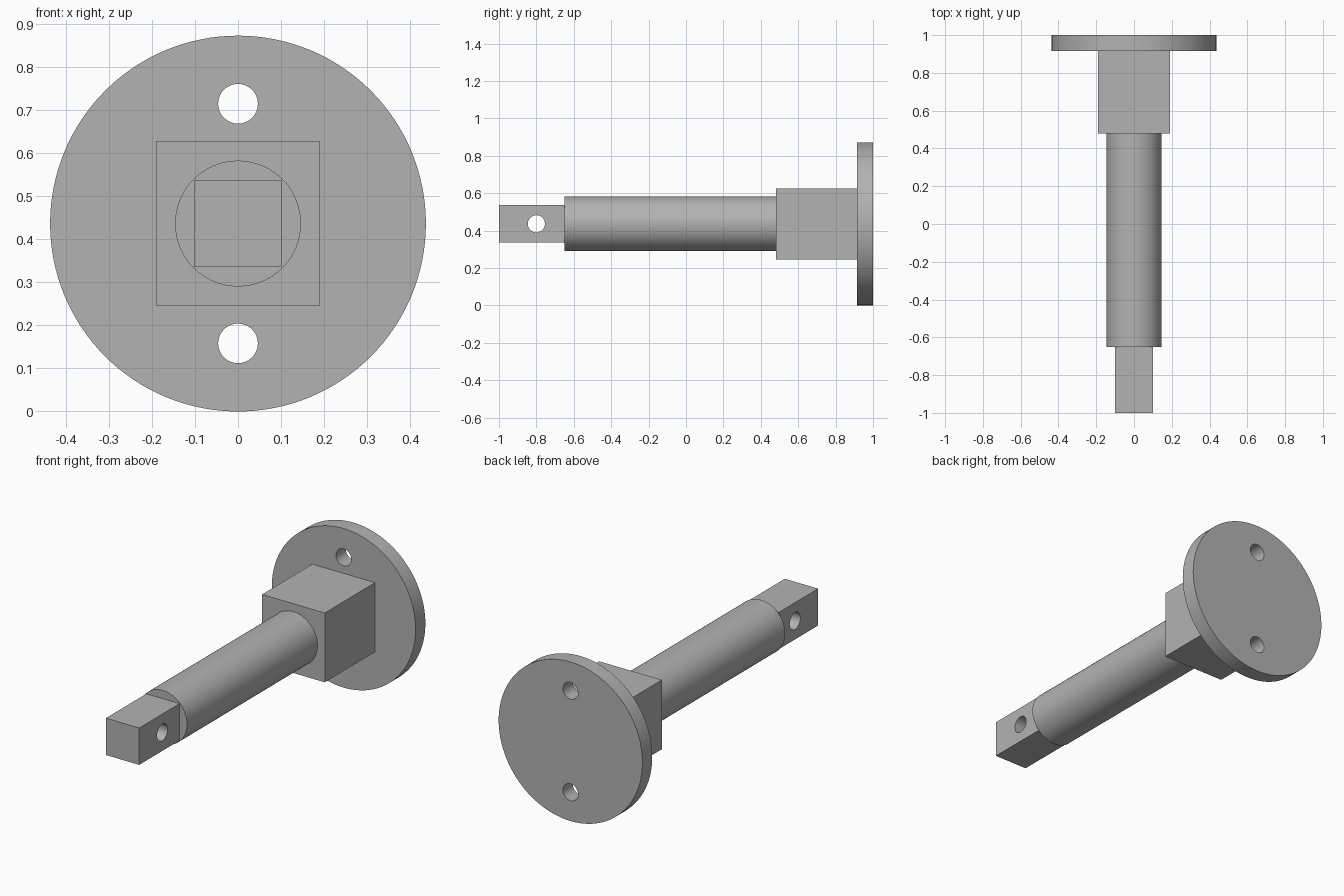
import bpy
import math

cube = bpy.data.objects.get("Cube")
if cube:
    bpy.data.objects.remove(cube, do_unlink=True)

AXIS_Z = 0.436      # height of the shaft axis
HOLE_R = 0.046

steel = bpy.data.materials.new("plain_grey")
steel.use_nodes = True
grey = (0.45, 0.45, 0.45, 1)
steel.diffuse_color = grey
steel.node_tree.nodes["Principled BSDF"].inputs["Base Color"].default_value = grey


def finish(obj, name):
    obj.name = name
    obj.data.materials.clear()
    obj.data.materials.append(steel)
    return obj


def block(name, width, y0, y1):
    """Square bar along the axis."""
    bpy.ops.mesh.primitive_cube_add(size=1, location=(0, (y0 + y1) / 2, AXIS_Z))
    obj = bpy.context.object
    obj.scale = (width, y1 - y0, width)
    bpy.ops.object.transform_apply(location=False, rotation=False, scale=True)
    return finish(obj, name)


def rod(name, radius, length, centre, axis="Y", sides=96):
    """Round bar along the x or y axis."""
    turn = (math.pi / 2, 0, 0) if axis == "Y" else (0, math.pi / 2, 0)
    bpy.ops.mesh.primitive_cylinder_add(vertices=sides, radius=radius, depth=length,
                                        location=centre, rotation=turn)
    bpy.ops.object.transform_apply(location=False, rotation=True, scale=False)
    return finish(bpy.context.object, name)


def drill(target, cutter):
    """Cut a hole and discard the cutter."""
    cutter.hide_render = True
    mod = target.modifiers.new("hole", "BOOLEAN")
    mod.operation = "DIFFERENCE"
    mod.solver = "EXACT"
    mod.object = cutter
    bpy.context.view_layer.objects.active = target
    bpy.ops.object.modifier_apply(modifier=mod.name)
    bpy.data.objects.remove(cutter, do_unlink=True)


# Round mounting flange with two bolt holes
flange = rod("flange", AXIS_Z, 0.085, (0, 0.9575, AXIS_Z), sides=128)
for side in (-1, 1):
    drill(flange, rod("bolt_hole", HOLE_R, 0.3, (0, 0.9575, AXIS_Z + side * 0.278), sides=48))

# Square collar and round shaft
collar = block("collar", 0.38, 0.48, 0.915)
shaft = rod("shaft", 0.146, 1.13, (0, -0.085, AXIS_Z))

# Square end with a cross hole
tang = block("square_end", 0.202, -1, -0.65)
drill(tang, rod("pin_hole", HOLE_R, 0.5, (0, -0.8, AXIS_Z), axis="X", sides=48))

# Smooth round walls, sharp edges
for obj in (flange, collar, shaft, tang):
    bpy.ops.object.select_all(action="DESELECT")
    obj.select_set(True)
    bpy.context.view_layer.objects.active = obj
    bpy.ops.object.shade_smooth_by_angle(angle=math.radians(30))
